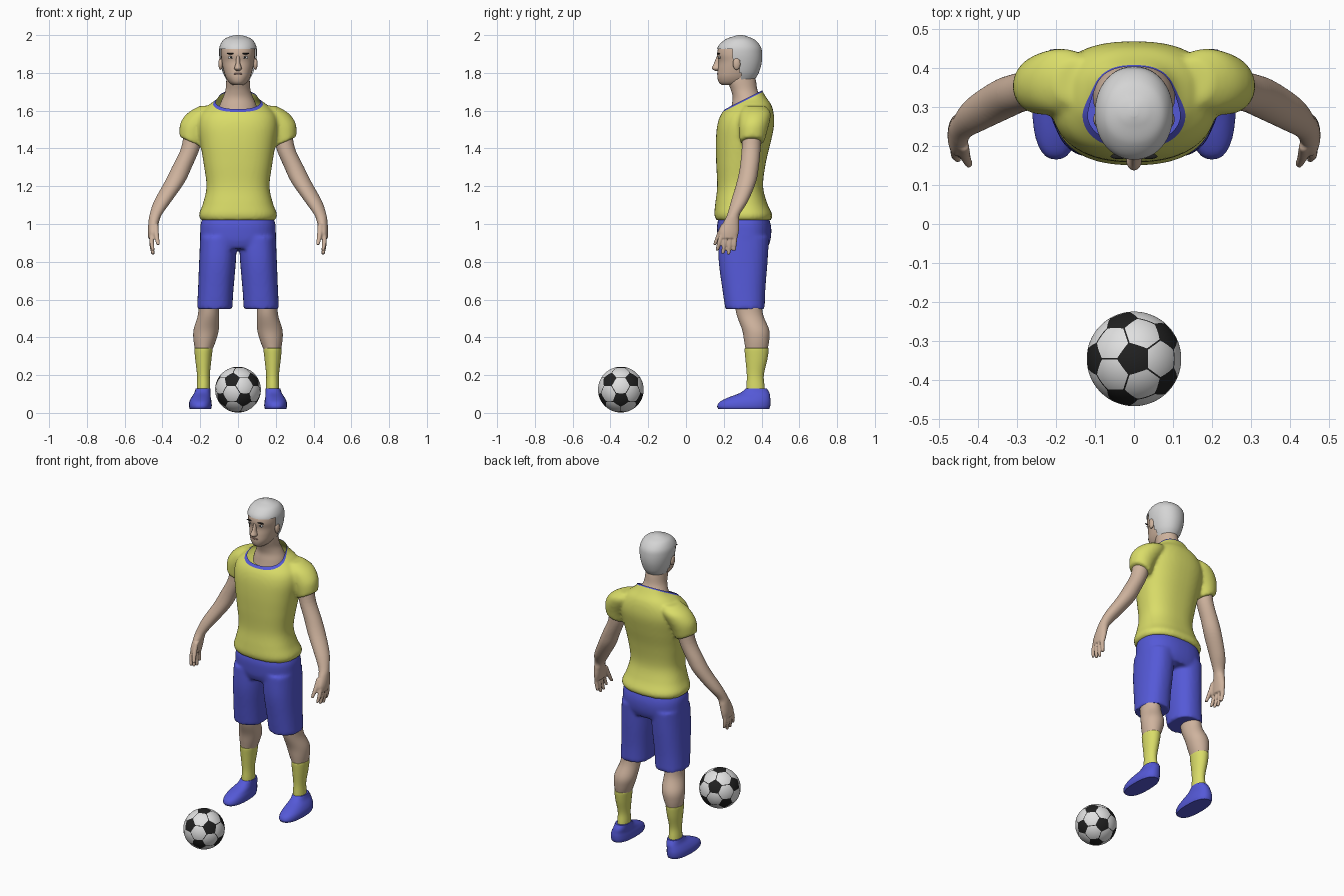
import bpy, bmesh, math
from mathutils import Vector, Matrix

if "Cube" in bpy.data.objects:
    bpy.data.objects.remove(bpy.data.objects["Cube"])


def material(name, rgb):
    m = bpy.data.materials.new(name)
    m.use_nodes = True
    m.diffuse_color = (*rgb, 1)
    m.node_tree.nodes["Principled BSDF"].inputs["Base Color"].default_value = (*rgb, 1)
    return m


SKIN = material("skin", (0.62, 0.45, 0.34))
YELLOW = material("yellow cloth", (0.70, 0.72, 0.14))
BLUE = material("blue cloth", (0.09, 0.10, 0.68))
HAIR = material("silver hair", (0.66, 0.66, 0.66))
WHITE = material("white", (0.75, 0.75, 0.75))
BLACK = material("black", (0.015, 0.015, 0.015))
LIPS = material("lips", (0.42, 0.24, 0.19))


def make(name, bm, *mats, mirror=False, angle=50):
    """Turn a bmesh into a smooth shaded object."""
    mesh = bpy.data.meshes.new(name)
    bm.to_mesh(mesh)
    bm.free()
    for m in mats:
        mesh.materials.append(m)
    ob = bpy.data.objects.new(name, mesh)
    bpy.context.collection.objects.link(ob)
    if mirror:
        ob.modifiers.new("Mirror", "MIRROR").use_clip = False
    bpy.ops.object.select_all(action="DESELECT")
    ob.select_set(True)
    bpy.context.view_layer.objects.active = ob
    bpy.ops.object.shade_smooth_by_angle(angle=math.radians(angle))
    return ob


def spline(keys, steps):
    """Catmull-Rom resampling of key tuples."""
    out = []
    for i in range(len(keys) - 1):
        quad = [keys[max(i - 1, 0)], keys[i], keys[i + 1], keys[min(i + 2, len(keys) - 1)]]
        for k in range(steps):
            t = k / steps
            out.append([0.5 * (2 * b + (c - a) * t + (2 * a - 5 * b + 4 * c - d) * t ** 2
                        + (3 * b - a - 3 * c + d) * t ** 3) for a, b, c, d in zip(*quad)])
    return out + [list(keys[-1])]


def loft(bm, keys, power=2.0, sides=32, steps=5, tilt=0.0):
    """Skin level rings: (z, half width, y0, y1) or (z, x0, x1, y0, y1)."""
    keys = [k if len(k) == 5 else (k[0], -k[1], *k[1:]) for k in keys]
    rings, rows = [], spline(keys, steps)
    for n, (z, x0, x1, y0, y1) in enumerate(rows):
        lean, ring = tilt * (1 - n / len(rows)), []
        for j in range(sides):
            a = math.tau * j / sides
            c, s = (math.copysign(abs(v) ** (2 / power), v) for v in (math.cos(a), math.sin(a)))
            dx = (x1 - x0) / 2 * c
            ring.append(bm.verts.new(((x0 + x1) / 2 + dx, (y0 + y1) / 2 + (y1 - y0) / 2 * s, z + lean * dx)))
        rings.append(ring)
    faces = [bm.faces.new((lo[j], lo[j - 1], hi[j - 1], hi[j]))
             for lo, hi in zip(rings, rings[1:]) for j in range(sides)]
    faces += [bm.faces.new(rings[0]), bm.faces.new(rings[-1])]
    bmesh.ops.recalc_face_normals(bm, faces=faces)


def lofted(name, keys, mat, mirror=False, **kw):
    bm = bmesh.new()
    loft(bm, keys, **kw)
    return make(name, bm, mat, mirror=mirror)


def fused(bm, voxel, rounds):
    """Melt overlapping lofts into one soft skin, returned as a bmesh."""
    ob = make("melt", bm)
    mod = ob.modifiers.new("Remesh", "REMESH")
    mod.mode, mod.voxel_size = "VOXEL", voxel
    mod = ob.modifiers.new("Smooth", "SMOOTH")
    mod.iterations = rounds
    out = bmesh.new()
    out.from_object(ob, bpy.context.evaluated_depsgraph_get())
    bpy.data.objects.remove(ob)
    return out


def blob(name, loc, size, mat, mirror=False):
    bm = bmesh.new()
    bmesh.ops.create_uvsphere(bm, u_segments=20, v_segments=12, radius=1,
                              matrix=Matrix.Translation(loc) @ Matrix.Diagonal((*size, 1)))
    return make(name, bm, mat, mirror=mirror)


# Shirt: torso and sleeves, with a slanted neckline and blue trim
bm = bmesh.new()
loft(bm, [(1.02, .197, .16, .45), (1.05, .207, .15, .457), (1.11, .185, .155, .43), (1.2, .167, .165, .408),
          (1.32, .182, .16, .422), (1.43, .2, .158, .448), (1.52, .212, .165, .466), (1.58, .2, .185, .465),
          (1.63, .155, .225, .452), (1.67, .105, .25, .425), (1.73, .08, .27, .39)], power=2.4, sides=48)
for s in (1, -1):
    sleeve = [(1.435, .19, .31, .285, .415), (1.5, .165, .308, .28, .432), (1.55, .13, .285, .28, .445),
              (1.59, .1, .25, .285, .448), (1.625, .08, .2, .305, .42)]
    loft(bm, [(z, *sorted((s * a, s * b)), c, d) for z, a, b, c, d in sleeve], tilt=.45 * s)
bm = fused(bm, .01, 5)
point, normal = Vector((0, .24, 1.625)), Vector((0, -.45, .89)).normalized()
for offset, clear in ((0, True), (-.008, False)):
    bmesh.ops.bisect_plane(bm, geom=bm.verts[:] + bm.edges[:] + bm.faces[:], plane_co=point + normal * offset,
                           plane_no=normal, clear_outer=clear)
for f in bm.faces:
    c = f.calc_center_median()
    f.material_index = int((c - point).dot(normal) > -.008 and abs(c.x) < .13)
make("shirt", bm, YELLOW, BLUE)

# Shorts
bm = bmesh.new()
loft(bm, [(.87, .19, .185, .43), (.91, .2, .17, .446), (.96, .2, .165, .452), (1.0, .198, .165, .448),
          (1.04, .185, .175, .435)], power=2.4, sides=48)
for s in (1, -1):
    leg = [(.55, .03, .217, .208, .417), (.65, .024, .212, .193, .42), (.8, .011, .206, .173, .432),
           (.93, .004, .2, .172, .44)]
    loft(bm, [(z, *sorted((s * a, s * b)), c, d) for z, a, b, c, d in leg], power=2.3)
make("shorts", fused(bm, .01, 4), BLUE)

# Arms with palms, fingers and thumbs
bm = bmesh.new()
loft(bm, [(1.5, .185, .285, .3, .4), (1.4, .203, .302, .295, .395), (1.3, .245, .35, .285, .385),
          (1.22, .283, .39, .268, .37), (1.12, .353, .445, .238, .328), (1.05, .403, .468, .218, .285),
          (1.01, .418, .474, .198, .282), (.96, .428, .477, .175, .28), (.925, .435, .475, .176, .272)])


def finger(base, tip, r):
    mid = (Vector(base) + Vector(tip)) / 2 + Vector((.004, 0, 0))
    loft(bm, [(p[2], p[0] - w, p[0] + w, p[1] - w, p[1] + w) for p, w in ((tip, r * .7), (mid, r), (base, r))],
         sides=14)


for i, low in enumerate((.86, .842, .838, .858)):
    finger((.456, .19 + .023 * i, .95), (.45, .165 + .03 * i, low), .0125)
finger((.435, .2, 1.0), (.422, .152, .89), .014)
make("arms", fused(bm, .005, 3), SKIN, mirror=True)

# Lower legs, socks and shoes
lofted("legs", [(.32, .142, .224, .318, .428), (.38, .118, .235, .308, .44), (.44, .102, .235, .297, .44),
                (.52, .1, .212, .268, .408), (.6, .105, .21, .255, .4)], SKIN, mirror=True)
lofted("socks", [(.09, .15, .22, .32, .42), (.14, .148, .218, .32, .416), (.2, .149, .217, .322, .412),
                 (.28, .141, .226, .315, .43), (.335, .135, .231, .31, .438), (.343, .138, .228, .314, .434)],
       YELLOW, mirror=True)
lofted("shoes", [(.02, .143, .255, .172, .44), (.035, .139, .26, .165, .446), (.058, .14, .258, .178, .448),
                 (.08, .144, .248, .22, .446), (.105, .146, .232, .285, .442), (.13, .146, .224, .318, .428)],
       BLUE, mirror=True, power=2.4, steps=4)

# Neck and head
lofted("neck", [(1.59, .105, .235, .415), (1.63, .097, .242, .408), (1.67, .08, .247, .395),
                (1.71, .066, .238, .378), (1.76, .062, .22, .37), (1.8, .06, .23, .36)], SKIN)
lofted("head", [(1.735, .028, .192, .29), (1.75, .048, .174, .33), (1.78, .066, .166, .352),
                (1.82, .078, .168, .375), (1.86, .086, .172, .388), (1.9, .09, .165, .39), (1.94, .086, .175, .38),
                (1.975, .062, .21, .345), (1.99, .025, .26, .31)], SKIN, power=2.15)
lofted("nose", [(1.81, .01, .155, .19), (1.824, .02, .137, .19), (1.85, .012, .148, .19),
                (1.89, .009, .164, .19)], SKIN, sides=16)
blob("ears", (.092, .268, 1.848), (.012, .02, .032), SKIN, True)
blob("eye_whites", (.037, .178, 1.882), (.016, .006, .007), WHITE, True)
blob("pupils", (.037, .174, 1.882), (.006, .004, .006), BLACK, True)
blob("eyebrows", (.038, .173, 1.902), (.022, .007, .004), BLACK, True)
blob("mouth", (0, .169, 1.795), (.024, .006, .005), LIPS)

# Short hair, open over the face and around the ears
bm = bmesh.new()
loft(bm, [(1.765, .062, .2, .364), (1.8, .08, .18, .385), (1.85, .093, .17, .4), (1.9, .1, .163, .403),
          (1.94, .097, .17, .395), (1.975, .077, .205, .365), (1.993, .042, .25, .325), (2.0, .01, .275, .3)],
     sides=64, steps=8, power=2.1)
gone = []
for f in bm.faces:
    c = f.calc_center_median()
    if not (c.z > 1.925 or (c.y > .245 and c.z > 1.87) or c.y > .288):
        gone.append(f)
bmesh.ops.delete(bm, geom=gone, context="FACES")
make("hair", bm, HAIR)

# Ball: truncated icosahedron blown up to a sphere
bm = bmesh.new()
bmesh.ops.create_icosphere(bm, subdivisions=1, radius=1)
bmesh.ops.bevel(bm, geom=bm.verts[:], offset=100 / 3, offset_type="PERCENT", segments=1, profile=.5,
                affect="VERTICES")
for f in bm.faces:
    f.material_index = int(len(f.verts) == 5)
panels = [f for f in bm.faces if len(f.verts) == 6]
for f in bmesh.ops.inset_individual(bm, faces=panels, thickness=.018)["faces"]:
    f.material_index = 1
bmesh.ops.poke(bm, faces=[f for f in bm.faces if len(f.verts) > 4])
bmesh.ops.triangulate(bm, faces=bm.faces[:])
bmesh.ops.subdivide_edges(bm, edges=bm.edges[:], cuts=4, use_grid_fill=True)
for v in bm.verts:
    v.co = v.co.normalized() * .121
bmesh.ops.rotate(bm, verts=bm.verts[:], matrix=Matrix.Rotation(math.pi, 3, "Z"))
bmesh.ops.translate(bm, verts=bm.verts[:], vec=(0, -.345, .123))
make("ball", bm, WHITE, BLACK)
